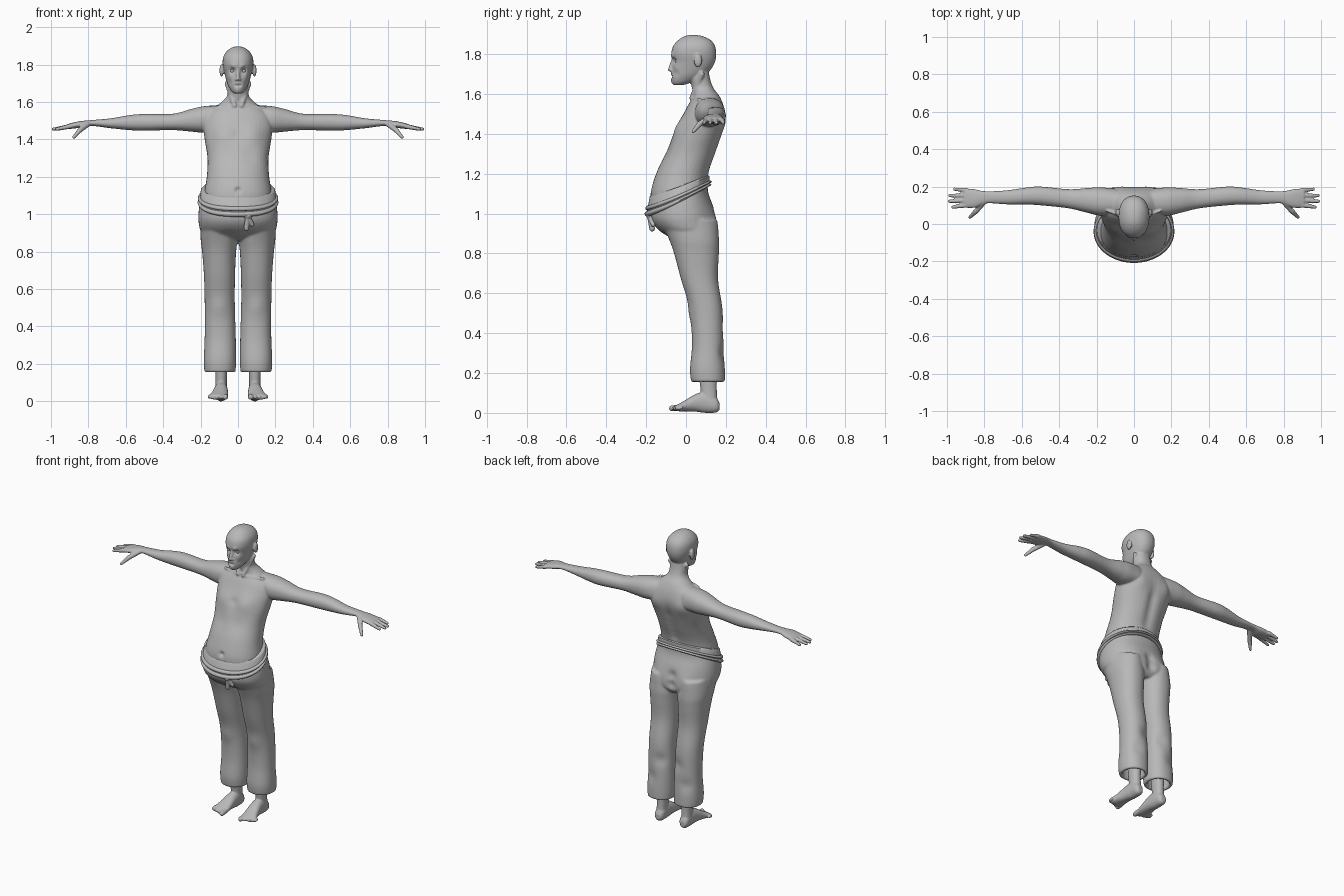
import bpy, bmesh, math
from mathutils import Vector, Matrix

cube = bpy.data.objects.get("Cube")
if cube:
    bpy.data.objects.remove(cube, do_unlink=True)

grey = bpy.data.materials.new("plain grey clay")
grey.use_nodes = True
grey.diffuse_color = (0.48, 0.48, 0.48, 1)
grey.node_tree.nodes["Principled BSDF"].inputs["Base Color"].default_value = grey.diffuse_color

SIDES = (1, -1)
AXES = {"z": (0, 1, 2), "x": (1, 2, 0), "y": (0, 2, 1)}


def spline(rows, steps):
    """Smooth in-between rows through the given section rows."""
    rows = [Vector(r) for r in rows]
    out = []
    for i in range(len(rows) - 1):
        p0, p1 = rows[max(i - 1, 0)], rows[i]
        p2, p3 = rows[i + 1], rows[min(i + 2, len(rows) - 1)]
        for k in range(steps):
            t = k / steps
            out.append(p1 + (p2 - p0) * (t / 2)
                       + (p0 * 2 - p1 * 5 + p2 * 4 - p3) * (t * t / 2)
                       + (p1 * 3 - p0 - p2 * 3 + p3) * (t ** 3 / 2))
    return out + [rows[-1]]


def loft(bm, axis, rows, side=1, power=2.2, steps=5, tail=(), n=40):
    """Rounded sections (position, min a, max a, min b, max b) skinned along an axis."""
    ia, ib, it = AXES[axis]
    rings = []
    for t, a0, a1, b0, b1 in spline(rows, steps) + [Vector(r) for r in tail]:
        ring = []
        for k in range(n):
            c, s = math.cos(math.tau * k / n), math.sin(math.tau * k / n)
            co = Vector((0, 0, 0))
            co[it] = t
            co[ia] = (a0 + a1) / 2 + (a1 - a0) / 2 * math.copysign(abs(c) ** (2 / power), c)
            co[ib] = (b0 + b1) / 2 + (b1 - b0) / 2 * math.copysign(abs(s) ** (2 / power), s)
            co.x *= side
            ring.append(bm.verts.new(co))
        rings.append(ring)
    for r, q in zip(rings, rings[1:]):
        for k in range(n):
            bm.faces.new((r[k], r[(k + 1) % n], q[(k + 1) % n], q[k]))
    bm.faces.new(rings[0])
    bm.faces.new(rings[-1])


def upright(rows):
    return [(z, -w, w, y0, y1) for z, w, y0, y1 in rows]


def ball(bm, centre, size):
    m = Matrix.Translation(centre) @ Matrix.Diagonal((*size, 1))
    bmesh.ops.create_uvsphere(bm, u_segments=20, v_segments=14, radius=1, matrix=m)


def limb(bm, p, q, r0, r1, side=1):
    """Round-ended tapered rod."""
    p, q = (Vector((v[0] * side, v[1], v[2])) for v in (p, q))
    d = q - p
    m = Matrix.Translation((p + q) / 2) @ d.to_track_quat("Z", "Y").to_matrix().to_4x4()
    bmesh.ops.create_cone(bm, cap_ends=True, segments=16, radius1=r0, radius2=r1,
                          depth=d.length, matrix=m)
    ball(bm, p, (r0,) * 3)
    ball(bm, q, (r1,) * 3)


def finish(name, bm, voxel=0, brushes=()):
    """Make the object; optionally fuse its pieces and sculpt them along y."""
    bmesh.ops.recalc_face_normals(bm, faces=bm.faces)
    me = bpy.data.meshes.new(name)
    bm.to_mesh(me)
    bm.free()
    ob = bpy.data.objects.new(name, me)
    bpy.context.collection.objects.link(ob)
    if voxel:
        mod = ob.modifiers.new("fuse", "REMESH")
        mod.mode, mod.voxel_size = "VOXEL", voxel
        mod = ob.modifiers.new("relax", "SMOOTH")
        mod.factor, mod.iterations = 0.5, 4
        dg = bpy.context.evaluated_depsgraph_get()
        me = bpy.data.meshes.new_from_object(ob.evaluated_get(dg))
        ob.modifiers.clear()
        ob.data = me
    for x, y, z, r, push in brushes:
        for cx in {x, -x}:
            c = Vector((cx, y, z))
            for v in me.vertices:
                d = (v.co - c).length_squared / (r * r)
                if d < 6:
                    v.co.y += push * math.exp(-d)
    me.shade_smooth()
    if not voxel:
        me.set_sharp_from_angle(angle=math.radians(50))
    me.materials.clear()
    me.materials.append(grey)
    return ob


# Upper body: trunk with neck, head, arms and hands
bm = bmesh.new()
loft(bm, "z", upright([
    (1.0, .18, -.16, .09), (1.1, .182, -.178, .102), (1.2, .167, -.15, .115),
    (1.3, .163, -.105, .15), (1.4, .178, -.06, .183), (1.48, .185, -.022, .198),
    (1.54, .165, .008, .19), (1.59, .1, .035, .168), (1.63, .06, .03, .138),
    (1.68, .055, .02, .12), (1.75, .05, .02, .11)]))
loft(bm, "z", upright([
    (1.645, .02, -.06, -.015), (1.66, .037, -.069, .03), (1.69, .054, -.073, .085),
    (1.72, .064, -.07, .122), (1.76, .074, -.068, .145), (1.8, .082, -.074, .152),
    (1.84, .079, -.065, .146), (1.87, .062, -.04, .125), (1.89, .036, -.008, .086),
    (1.897, .012, .02, .05)]))
limb(bm, (0, -.064, 1.778), (0, -.08, 1.724), .007, .011)
for s in SIDES:
    ball(bm, (s * .011, -.072, 1.72), (.008, .01, .007))
    ball(bm, (s * .088, .06, 1.768), (.011, .021, .034))
    loft(bm, "x", [
        (.08, .05, .18, 1.45, 1.585), (.18, .045, .195, 1.437, 1.578),
        (.25, .06, .192, 1.442, 1.563), (.35, .084, .186, 1.45, 1.537),
        (.5, .1, .2, 1.447, 1.536), (.58, .104, .194, 1.45, 1.53),
        (.68, .105, .18, 1.46, 1.513), (.79, .11, .175, 1.473, 1.503),
        (.85, .087, .186, 1.462, 1.497), (.91, .086, .192, 1.455, 1.483)], s)
    for tip, y in ((.97, .09), (.988, .121), (.986, .152), (.96, .186)):
        limb(bm, (.9, .1 + (y - .09) * .85, 1.47), (tip, y, 1.455), .013, .009, s)
    limb(bm, (.8, .12, 1.484), (.845, .068, 1.45), .015, .014, s)
    limb(bm, (.845, .068, 1.45), (.878, .036, 1.412), .014, .009, s)
    limb(bm, (.015, .03, 1.575), (.14, .07, 1.572), .01, .008, s)
    limb(bm, (.018, .028, 1.58), (.058, .08, 1.7), .012, .014, s)
body_brushes = [
    (.031, -.065, 1.768, .015, .015), (.026, -.07, 1.79, .014, -.006),   # eyes, brow
    (.045, -.045, 1.735, .02, -.005), (.045, -.05, 1.7, .016, .006),     # cheeks
    (0, -.072, 1.69, .018, -.008), (0, -.066, 1.658, .016, -.005),       # lips, chin
    (0, -.08, 1.688, .009, .012), (.012, -.074, 1.688, .008, .009),      # mouth
    (.08, -.03, 1.43, .06, -.014), (0, -.05, 1.43, .025, .006),          # chest
    (.1, .18, 1.46, .055, .012), (0, -.178, 1.13, .015, .015),           # blades, navel
    (.06, -.1, 1.31, .05, .006)]
body_brushes += [(0, .17 - abs(i - 4) * .008, 1.22 + i * .04, .032, -.01) for i in range(9)]
finish("upper_body", bm, .005, body_brushes)

# Eyeballs
bm = bmesh.new()
for s in SIDES:
    ball(bm, (s * .031, -.043, 1.767), (.012,) * 3)
finish("eyes", bm)

# Trousers: seat and two wide legs with hollow hems
bm = bmesh.new()
loft(bm, "z", upright([
    (.86, .1, -.03, .13), (.9, .19, -.115, .158), (.96, .211, -.172, .153),
    (1.03, .209, -.178, .138), (1.1, .196, -.155, .113), (1.15, .175, -.1, .108)]))
for s in SIDES:
    loft(bm, "z", [
        (.97, .01, .2, -.13, .145), (.87, .003, .2, -.085, .165),
        (.8, .01, .192, -.06, .165), (.67, .016, .182, -.025, .161),
        (.52, .017, .178, .018, .183), (.35, .012, .178, .03, .189),
        (.22, .01, .183, .02, .195), (.155, .014, .179, .026, .196)], s,
        tail=[(.155, .034, .159, .046, .176), (.28, .034, .159, .046, .176)])
finish("trousers", bm, .007, [
    (0, .16, .98, .03, -.016), (0, .165, .92, .03, -.018),
    (.1, .15, .96, .06, .01), (.1, 0, .5, .05, -.008),
    (.06, .18, .42, .04, -.01), (.13, .185, .3, .04, -.008),
    (.05, -.12, .88, .03, .01)])

# Bare feet with ankles and toes
bm = bmesh.new()
for s in SIDES:
    loft(bm, "z", [
        (.04, .058, .122, .075, .16), (.1, .06, .12, .075, .155),
        (.17, .058, .122, .067, .155), (.26, .055, .128, .065, .16)], s)
    loft(bm, "y", [
        (.168, .075, .107, .015, .05), (.15, .06, .12, .002, .08),
        (.1, .056, .124, 0, .105), (.05, .054, .13, .006, .095),
        (0, .053, .142, .008, .066), (-.035, .054, .156, .008, .046),
        (-.055, .06, .152, .012, .036)], s)
    for i in range(5):
        r = .015 if i == 0 else .0105 - i * .0005
        x = .068 if i == 0 else .072 + i * .0205
        limb(bm, (x, -.035 + i * .003, .027), (x, -.07 + i * .008, .023), r, r, s)
finish("feet", bm, .004)


# Waist sash and cords, sloping down toward the front
def waist_ring(bm, profile, n=72):
    rings = []
    for i in range(n):
        a = math.tau * i / n
        t = (1 - math.cos(a)) / 2
        ring = []
        for r, h in profile:
            r -= max(h, 0) * .2 * (1 - t)
            ring.append(bm.verts.new(((.2 + r) * math.sin(a), -.04 - (.152 + r) * math.cos(a),
                                      1.0 + .145 * t ** 1.2 + h * (1 - t / 2))))
        rings.append(ring)
    m = len(profile)
    for i in range(n):
        p, q = rings[i], rings[(i + 1) % n]
        for k in range(m):
            bm.faces.new((p[k], p[(k + 1) % m], q[(k + 1) % m], q[k]))


def cord(r, out, up, n=12):
    return [(out + r * math.cos(math.tau * k / n), up + r * math.sin(math.tau * k / n))
            for k in range(n)]


bm = bmesh.new()
waist_ring(bm, [(-.03, 0), (.006, 0), (.007, .085), (.001, .094), (-.03, .09)])
finish("sash", bm)
bm = bmesh.new()
waist_ring(bm, cord(.014, .002, 0))
waist_ring(bm, cord(.012, .006, .03))
finish("belt_cords", bm)

# Knot with two hanging ends
bm = bmesh.new()
ball(bm, (.05, -.184, .995), (.026, .018, .02))
limb(bm, (.05, -.184, .985), (.045, -.17, .925), .011, .015)
limb(bm, (.058, -.182, .985), (.075, -.165, .945), .01, .012)
finish("belt_knot", bm, .004)
